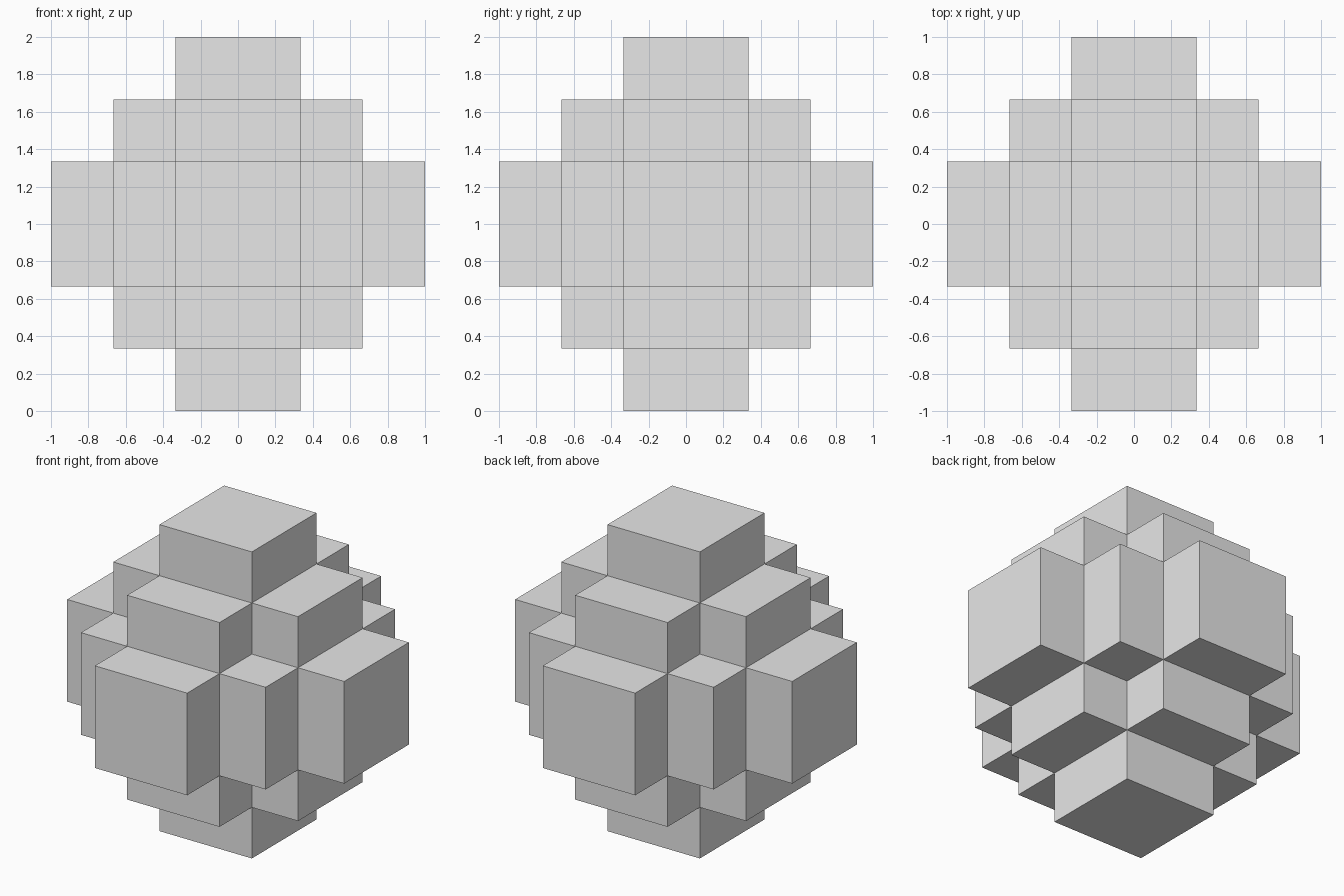
import bpy
import bmesh
import math
from mathutils import Vector

cube = bpy.data.objects.get("Cube")
if cube:
    bpy.data.objects.remove(cube, do_unlink=True)

U = 1 / 3  # width of one step


def filled(c):
    """Two mirrored cells per axis make a stepped octahedron of three tiers."""
    return sum(int(abs(v)) for v in c) <= 2


# Outer faces of the stepped solid, one quad per exposed cell side
bm = bmesh.new()
cells = [i + 0.5 for i in range(-3, 3)]
for c in (Vector((x, y, z)) for x in cells for y in cells for z in cells):
    if not filled(c):
        continue
    for axis in range(3):
        for sign in (-1, 1):
            n = Vector((0, 0, 0))
            n[axis] = sign
            if filled(c + n):
                continue
            a = Vector((0, 0, 0))
            a[(axis + 1) % 3] = 0.5
            b = n.cross(a)
            mid = c + n / 2
            corners = (mid - a - b, mid + a - b, mid + a + b, mid - a + b)
            bm.faces.new([bm.verts.new(p * U + Vector((0, 0, 1))) for p in corners])

# Join the quads and merge flat areas into whole step faces
bmesh.ops.remove_doubles(bm, verts=bm.verts, dist=1e-4)
bmesh.ops.dissolve_limit(bm, angle_limit=math.radians(1), verts=bm.verts, edges=bm.edges)
bmesh.ops.recalc_face_normals(bm, faces=bm.faces)

mesh = bpy.data.meshes.new("stepped_octahedron")
bm.to_mesh(mesh)
bm.free()
solid = bpy.data.objects.new("stepped_octahedron", mesh)
bpy.context.collection.objects.link(solid)

# Plain light grey
grey = bpy.data.materials.new("light grey")
grey.use_nodes = True
grey.diffuse_color = (0.8, 0.8, 0.8, 1)
bsdf = next(n for n in grey.node_tree.nodes if n.type == "BSDF_PRINCIPLED")
bsdf.inputs["Base Color"].default_value = (0.8, 0.8, 0.8, 1)
mesh.materials.append(grey)
